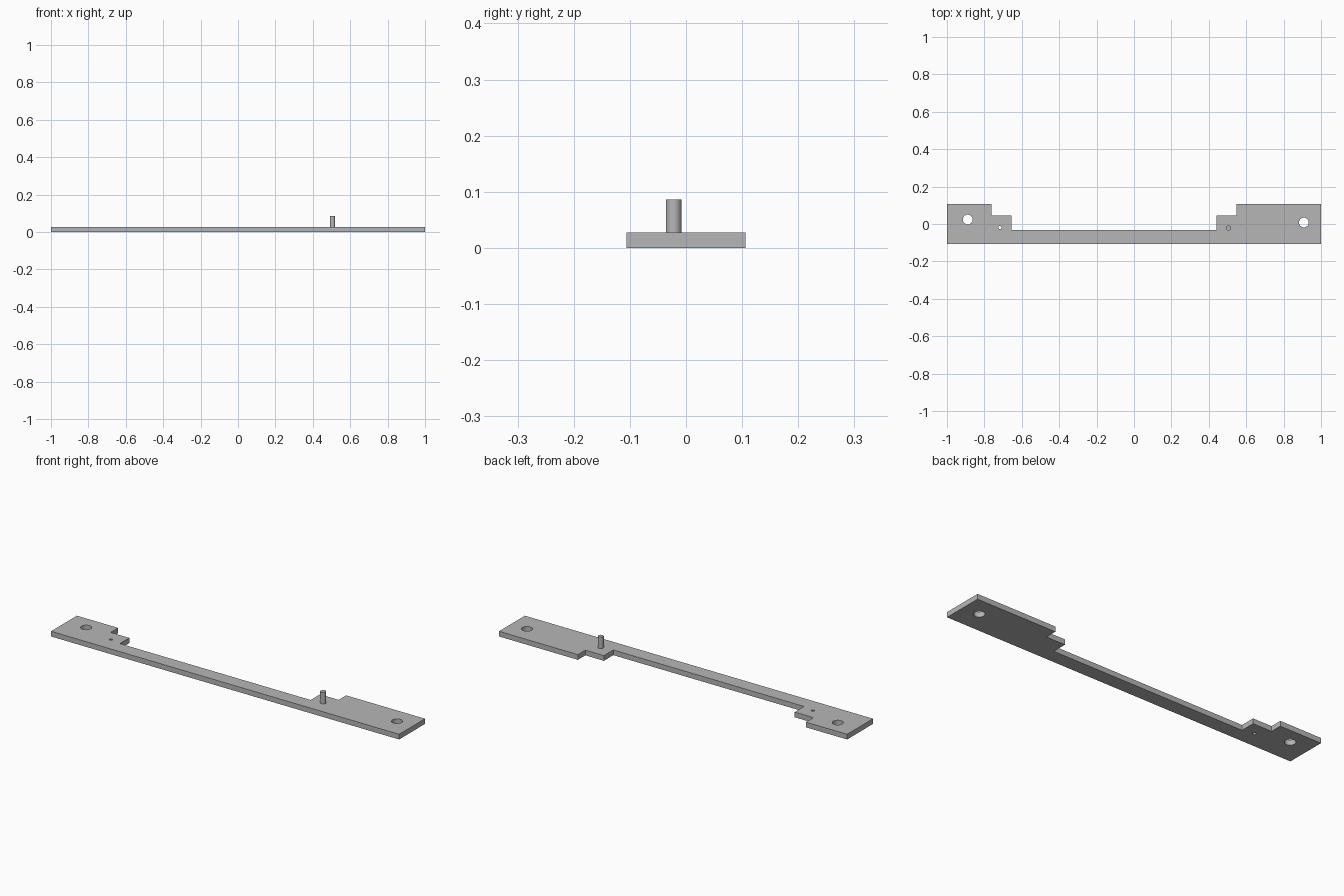
import bpy
import bmesh
from math import cos, sin, tau

cube = bpy.data.objects.get("Cube")
if cube:
    bpy.data.objects.remove(cube, do_unlink=True)

THICK = 0.027
PIN_TOP = 0.086

grey = bpy.data.materials.new("plain grey")
grey.use_nodes = True
colour = (0.47, 0.47, 0.47, 1)
grey.diffuse_color = colour
grey.node_tree.nodes["Principled BSDF"].inputs["Base Color"].default_value = colour


def circle(x, y, radius, sides=32):
    return [(x + radius * cos(tau * i / sides), y + radius * sin(tau * i / sides))
            for i in range(sides)]


def extruded(name, loops, z0, z1):
    """Closed flat loops (inner loops become holes) extruded from z0 to z1."""
    curve = bpy.data.curves.new(name, "CURVE")
    curve.dimensions = "2D"
    curve.fill_mode = "BOTH"
    curve.extrude = (z1 - z0) / 2
    for loop in loops:
        spline = curve.splines.new("POLY")
        spline.points.add(len(loop) - 1)
        for point, (x, y) in zip(spline.points, loop):
            point.co = (x, y, 0, 1)
        spline.use_cyclic_u = True
    obj = bpy.data.objects.new(name, curve)
    bpy.context.collection.objects.link(obj)
    bpy.ops.object.select_all(action="DESELECT")
    obj.select_set(True)
    bpy.context.view_layer.objects.active = obj
    bpy.ops.object.convert(target="MESH")
    obj = bpy.context.view_layer.objects.active

    # Weld caps to walls and seat the part at its height
    bm = bmesh.new()
    bm.from_mesh(obj.data)
    bmesh.ops.remove_doubles(bm, verts=bm.verts, dist=0.00005)
    bmesh.ops.translate(bm, verts=bm.verts, vec=(0, 0, (z0 + z1) / 2))
    bmesh.ops.recalc_face_normals(bm, faces=bm.faces)
    bm.to_mesh(obj.data)
    bm.free()
    obj.data.materials.clear()
    obj.data.materials.append(grey)
    bpy.ops.object.shade_smooth_by_angle()
    return obj


# Flat bar with a stepped tab at each end
outline = [
    (-1, -0.106), (1, -0.106), (1, 0.106),
    (0.547, 0.106), (0.547, 0.045), (0.44, 0.045), (0.44, -0.032),
    (-0.656, -0.032), (-0.656, 0.045), (-0.763, 0.045), (-0.763, 0.106),
    (-1, 0.106),
]
# Two mounting holes and one small pilot hole
holes = [circle(-0.889, 0.024, 0.026), circle(0.908, 0.008, 0.026),
         circle(-0.717, -0.019, 0.008, 24)]
extruded("bracket_plate", [outline] + holes, 0, THICK)

# Upright locating pin
extruded("locating_pin", [circle(0.505, -0.022, 0.014)], THICK - 0.005, PIN_TOP)
